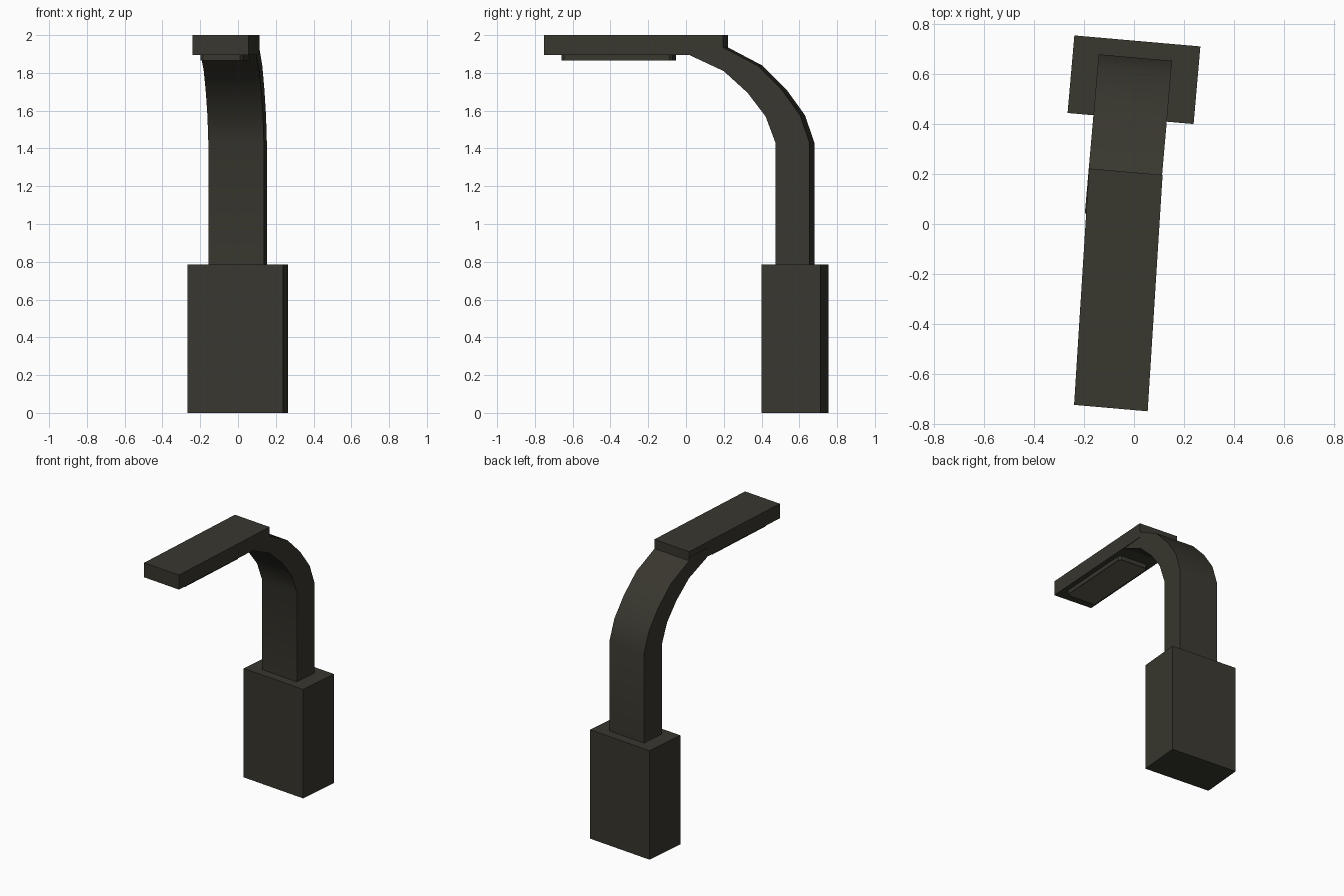
import bpy, bmesh, math

if "Cube" in bpy.data.objects:
    bpy.data.objects.remove(bpy.data.objects["Cube"])

TURN = math.radians(-5)      # whole lamp is turned slightly about z


def material(name, rgb):
    m = bpy.data.materials.new(name)
    m.diffuse_color = (*rgb, 1)
    m.use_nodes = True
    m.node_tree.nodes["Principled BSDF"].inputs["Base Color"].default_value = m.diffuse_color
    return m


BODY = material("dark olive metal", (0.040, 0.038, 0.028))
LENS = material("dull lens", (0.115, 0.108, 0.078))


def prism(name, ring_a, ring_b, mats, inset=0):
    """Solid between two matching rings; ring_a is capped, optionally inset."""
    bm = bmesh.new()
    a = [bm.verts.new(p) for p in ring_a]
    b = [bm.verts.new(p) for p in ring_b]
    cap = bm.faces.new(a)
    bm.faces.new(b[::-1])
    n = len(a)
    for i in range(n):
        j = (i + 1) % n
        bm.faces.new((a[j], a[i], b[i], b[j]))
    bmesh.ops.recalc_face_normals(bm, faces=bm.faces[:])
    if inset:
        bmesh.ops.inset_region(bm, faces=[cap], thickness=inset, depth=-0.004)
        cap.material_index = 1
    me = bpy.data.meshes.new(name)
    bm.to_mesh(me)
    bm.free()
    for m in mats:
        me.materials.append(m)
    ob = bpy.data.objects.new(name, me)
    bpy.context.collection.objects.link(ob)
    ob.rotation_euler.z = TURN
    return ob


def slab(name, ring, z0, z1, mats, inset=0):
    return prism(name, [(x, y, z0) for x, y in ring],
                 [(x, y, z1) for x, y in ring], mats, inset)


def mid(y):
    """Centre line of the head, which drifts sideways a little."""
    return -0.051 + (0.206 - y) * 0.0242


# base block
slab("base", [(-0.304, 0.42), (0.203, 0.42), (0.203, 0.732), (-0.304, 0.732)],
     0, 0.785, [BODY])

# curved arm: side profile (y, z) swept across the width
profile = [(0.484, 0.775), (0.665, 0.775), (0.665, 1.43), (0.615, 1.575),
           (0.518, 1.71), (0.39, 1.838), (0.205, 1.935), (0.2, 1.96),
           (0.025, 1.96), (0.025, 1.895), (0.208, 1.81), (0.335, 1.695),
           (0.431, 1.57), (0.484, 1.43)]
arm = prism("arm", [(-0.2, y, z) for y, z in profile],
            [(0.095, y, z) for y, z in profile], [BODY])
bpy.context.view_layer.objects.active = arm
arm.select_set(True)
bpy.ops.object.shade_smooth_by_angle(angle=math.radians(35))

# flat lamp head
f, k, h = -0.743, 0.206, 0.148
slab("lamp_head", [(mid(f) - h, f), (mid(f) + h, f), (mid(k) + h, k), (mid(k) - h, k)],
     1.895, 2.0, [BODY])

# lens plate under the head, with clipped corners and an inset light face
f, k, h, c = -0.655, -0.066, 0.113, 0.015
ring = [(-h + c, f), (h - c, f), (h, f + c), (h, k - c),
        (h - c, k), (-h + c, k), (-h, k - c), (-h, f + c)]
slab("lens_plate", [(mid(y) + x, y) for x, y in ring], 1.865, 1.9, [BODY, LENS], 0.01)
